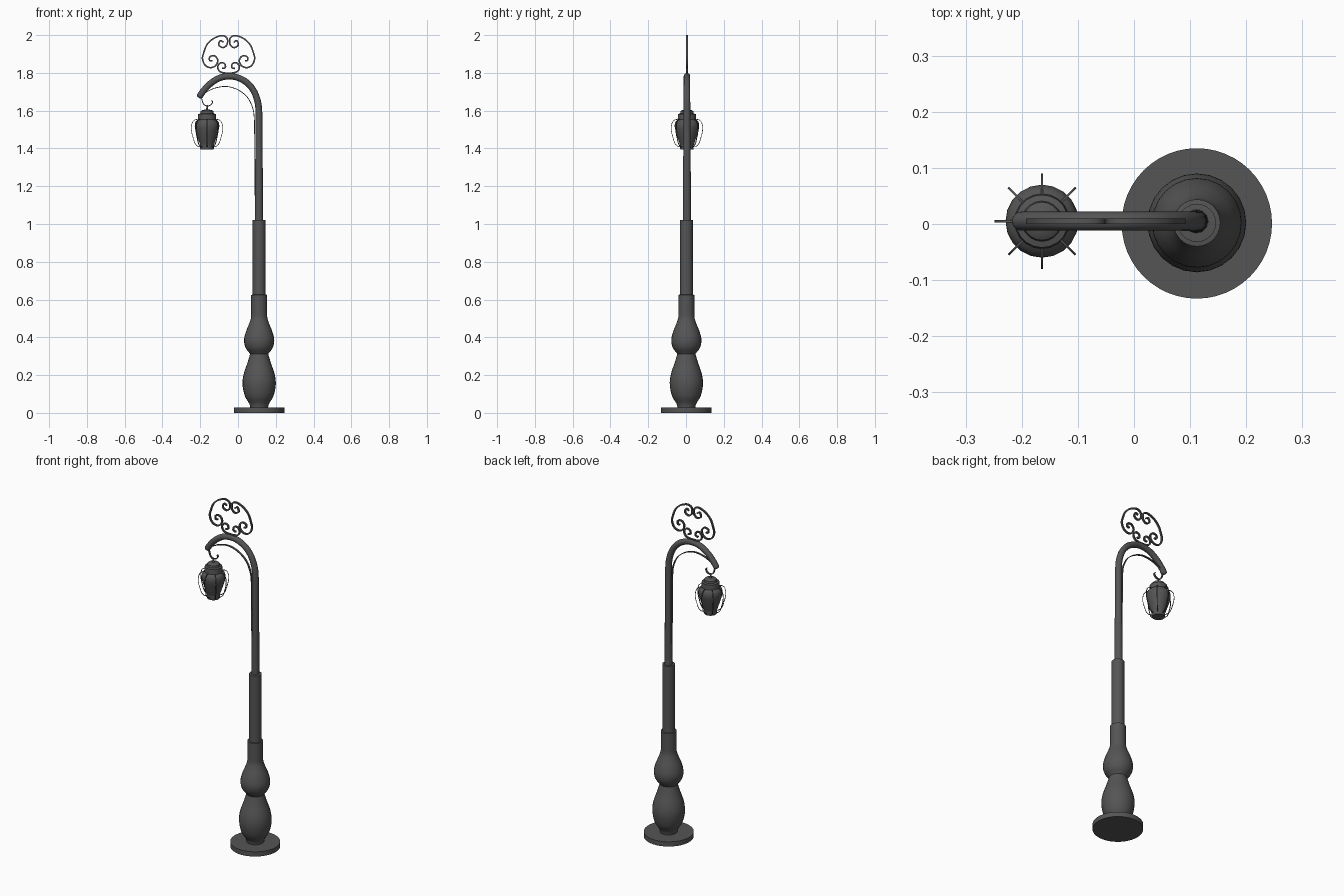
import bpy, bmesh, math
from mathutils import Vector, Matrix

if "Cube" in bpy.data.objects:
    bpy.data.objects.remove(bpy.data.objects["Cube"])

POLE_X, ARM_Y, LAMP_X = 0.112, 0.005, -0.164

iron = bpy.data.materials.new("dark_iron")
iron.diffuse_color = (0.09, 0.09, 0.09, 1)
iron.use_nodes = True
iron.node_tree.nodes["Principled BSDF"].inputs["Base Color"].default_value = iron.diffuse_color


def finish(name, bm, angle=35):
    bmesh.ops.recalc_face_normals(bm, faces=bm.faces)
    me = bpy.data.meshes.new(name)
    bm.to_mesh(me)
    bm.free()
    me.materials.append(iron)
    ob = bpy.data.objects.new(name, me)
    bpy.context.collection.objects.link(ob)
    bpy.ops.object.select_all(action='DESELECT')
    ob.select_set(True)
    bpy.context.view_layer.objects.active = ob
    bpy.ops.object.shade_smooth_by_angle(angle=math.radians(angle))
    return ob


def smooth_path(pts, n=6):
    """Catmull-Rom samples through the points."""
    p = [Vector(q) for q in pts]
    p = [2 * p[0] - p[1]] + p + [2 * p[-1] - p[-2]]
    out = []
    for i in range(1, len(p) - 2):
        a, b, c, d = p[i - 1:i + 3]
        for k in range(n):
            t = k / n
            out.append(0.5 * (2 * b + (c - a) * t + (2 * a - 5 * b + 4 * c - d) * t * t
                              + (3 * b - a - 3 * c + d) * t ** 3))
    return out + [p[-2]]


def loft(bm, rings):
    """Skin closed rings of coordinates and cap both ends."""
    vs = [[bm.verts.new(c) for c in r] for r in rings]
    n = len(vs[0])
    for a, b in zip(vs, vs[1:]):
        for j in range(n):
            bm.faces.new((a[j], a[(j + 1) % n], b[(j + 1) % n], b[j]))
    bm.faces.new(vs[0])
    bm.faces.new(vs[-1])


def circle(r, n):
    return [(r * math.cos(2 * math.pi * k / n), r * math.sin(2 * math.pi * k / n)) for k in range(n)]


def lathe(name, profile, x, y, sides):
    bm = bmesh.new()
    loft(bm, [[(x + u, y + v, z) for u, v in circle(r, sides)] for r, z in profile])
    return finish(name, bm)


def sweep(bm, path, sections, matrix=Matrix()):
    """Sweep sections (in-plane normal, y) along a path in the xz plane."""
    rings = []
    for i, p in enumerate(path):
        t = (path[min(i + 1, len(path) - 1)] - path[max(i - 1, 0)]).to_2d().normalized()
        rings.append([matrix @ Vector((p.x - t.y * u, v, p.y + t.x * u)) for u, v in sections(p)])
    loft(bm, rings)


def strip(thick, width):
    a, b = thick / 2, width / 2
    return lambda p: [(-a, -b), (a, -b), (a, b), (-a, b)]


# Base plate and turned column
lathe("base_plate", [(0.134, 0), (0.134, 0.028)], POLE_X, 0.001, 48)
vase = smooth_path([(0.047, 0.028), (0.053, 0.05), (0.076, 0.09), (0.088, 0.15), (0.082, 0.205),
                    (0.062, 0.265), (0.048, 0.312)], 4)
bulb = smooth_path([(0.05, 0.315), (0.072, 0.345), (0.08, 0.385), (0.07, 0.43),
                    (0.052, 0.475), (0.043, 0.505), (0.042, 0.54)], 4)
lathe("column", [tuple(p) for p in vase + bulb] +
      [(0.042, 0.625), (0.034, 0.626), (0.034, 1.02), (0.02, 1.021)], POLE_X, 0.002, 24)

# Tapered upper pole bending into the arm; third value is the tube radius
arm = smooth_path([(0.111, 1.0, 0.022), (0.111, 1.3, 0.020), (0.111, 1.5, 0.0185), (0.111, 1.58, 0.018),
                   (0.105, 1.645, 0.0175), (0.083, 1.705, 0.017), (0.045, 1.75, 0.017),
                   (-0.005, 1.776, 0.017), (-0.055, 1.782, 0.017), (-0.105, 1.77, 0.017),
                   (-0.15, 1.74, 0.017), (-0.183, 1.705, 0.017), (-0.202, 1.678, 0.017)])
arm += [Vector((-0.206, 1.672, 0.014)), Vector((-0.208, 1.669, 0.007))]
bm = bmesh.new()
sweep(bm, arm, lambda p: circle(p.z, 12), Matrix.Translation((0, ARM_Y, 0)))
finish("pole_arm", bm, 40)

# Flat brace beneath the arm
at_arm = Matrix.Translation((0, ARM_Y, 0))
bm = bmesh.new()
sweep(bm, smooth_path([(0.09, 1.15), (0.089, 1.35), (0.088, 1.48), (0.087, 1.545), (0.079, 1.61), (0.05, 1.67),
                       (0.0, 1.71), (-0.06, 1.728), (-0.12, 1.72), (-0.165, 1.7), (-0.193, 1.68)]),
      strip(0.004, 0.012), at_arm)
finish("arm_brace", bm)

# Scrollwork crest: mirrored side scrolls and a lower scroll
side = [(-0.027, 1.962), (-0.043, 1.971), (-0.052, 1.948), (-0.03, 1.934), (-0.009, 1.948), (-0.006, 1.978),
        (-0.02, 1.994), (-0.045, 1.996), (-0.084, 1.979), (-0.115, 1.948), (-0.132, 1.905), (-0.138, 1.875),
        (-0.125, 1.842), (-0.098, 1.828), (-0.07, 1.837), (-0.057, 1.865), (-0.072, 1.889),
        (-0.098, 1.886), (-0.1, 1.866), (-0.086, 1.864)]
half = [(0.034, 1.823), (0.017, 1.828), (0.021, 1.849), (0.043, 1.853), (0.058, 1.832), (0.047, 1.808)]
lower = half + [(0.022, 1.8), (0, 1.799), (-0.022, 1.8)] + [(-x, z) for x, z in reversed(half)]
bm = bmesh.new()
for s in (1, -1):
    sweep(bm, smooth_path([(-0.05 + s * x, z) for x, z in side]), strip(0.008, 0.01), at_arm)
sweep(bm, smooth_path([(-0.05 + x, z) for x, z in lower]), strip(0.008, 0.01), at_arm)
finish("scroll_crest", bm)

# Hook at the arm end
bm = bmesh.new()
sweep(bm, smooth_path([(-0.196, 1.685), (-0.19, 1.655), (-0.181, 1.634), (-0.164, 1.625), (-0.145, 1.63),
                       (-0.135, 1.645), (-0.14, 1.655)]), strip(0.005, 0.011), at_arm)
finish("hook", bm)

# Lantern body with stepped cap and finial
body = smooth_path([(0.036, 1.418), (0.047, 1.45), (0.059, 1.488), (0.065, 1.517), (0.061, 1.54), (0.049, 1.553)], 3)
lathe("lantern", [(0.034, 1.394), (0.036, 1.398), (0.036, 1.412)] + [tuple(p) for p in body] +
      [(0.047, 1.582), (0.036, 1.585), (0.034, 1.597), (0.024, 1.604),
       (0.007, 1.606), (0.004, 1.615), (0.004, 1.63)], LAMP_X, ARM_Y, 20)

# Eight bowed ribs around the lantern
rib = smooth_path([(0.047, 1.553), (0.062, 1.552), (0.076, 1.54), (0.083, 1.515), (0.081, 1.485),
                   (0.073, 1.455), (0.065, 1.43), (0.052, 1.413), (0.035, 1.408)], 4)
bm = bmesh.new()
for k in range(8):
    m = Matrix.Translation((LAMP_X, ARM_Y, 0)) @ Matrix.Rotation(k * math.pi / 4, 4, 'Z')
    sweep(bm, rib, strip(0.003, 0.004), m)
finish("lantern_ribs", bm)
